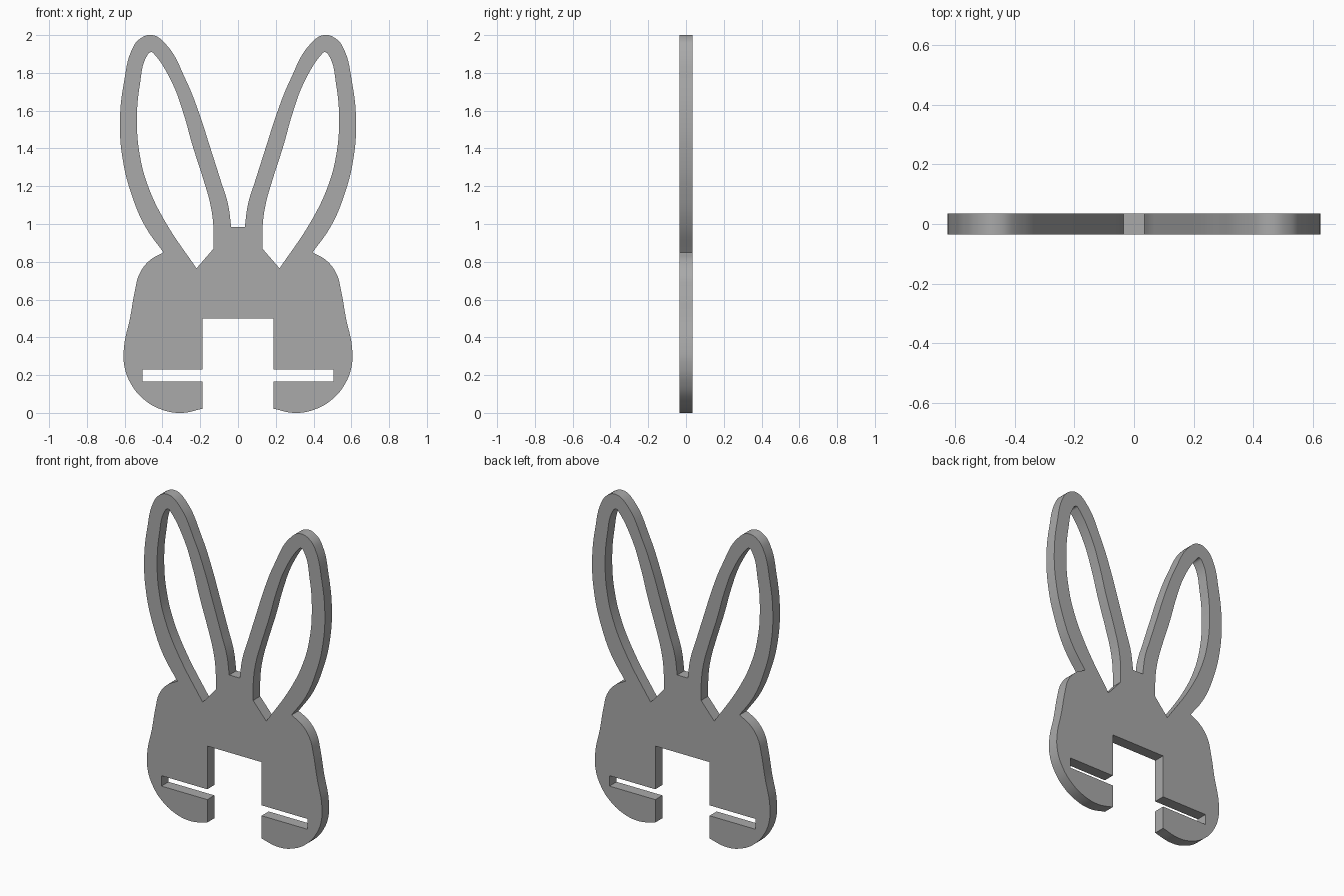
import bpy, bmesh, math

cube = bpy.data.objects.get("Cube")
if cube:
    bpy.data.objects.remove(cube, do_unlink=True)

THICKNESS = 0.07
CORNER, SMOOTH = "VECTOR", "AUTO"


def corners(*points):
    return [(x, z, CORNER) for x, z in points]


def smooth(*points):
    return [(x, z, SMOOTH) for x, z in points]


def mirrored(points):
    return [(-x, z, kind) for x, z, kind in reversed(points)]


def add_loop(curve, points):
    spline = curve.splines.new("BEZIER")
    spline.bezier_points.add(len(points) - 1)
    spline.use_cyclic_u = True
    spline.resolution_u = 8
    for bp, (x, z, kind) in zip(spline.bezier_points, points):
        bp.co = (x, z, 0)
        bp.handle_left_type = bp.handle_right_type = kind


# Outer edge of one ear, from the gap between the ears to the cheek
ear = (corners((0.036, 0.985))
       + smooth((0.054, 1.11), (0.09, 1.225), (0.152, 1.42), (0.207, 1.59),
                (0.275, 1.76), (0.385, 1.955), (0.455, 2.0), (0.52, 1.98),
                (0.563, 1.92), (0.602, 1.76), (0.625, 1.55), (0.61, 1.34),
                (0.563, 1.155), (0.493, 0.99))
       + corners((0.395, 0.85)))

# Cheek: rounded shoulder, straight flank, then a round jowl
shoulder = smooth((0.47, 0.805), (0.522, 0.735), (0.545, 0.65), (0.572, 0.5))
radius, cx, cz = 0.305, 0.302, 0.305
jowl = smooth(*[(cx + radius * math.cos(math.radians(a)),
                 cz + radius * math.sin(math.radians(a)))
                for a in range(10, -100, -20)])

# Nose notch with a side slot
notch = corners((0.188, 0.022), (0.188, 0.165), (0.505, 0.165),
                (0.505, 0.23), (0.188, 0.23), (0.188, 0.5))

half = ear + shoulder + jowl + notch

# Opening inside one ear
opening = (corners((0.22, 0.765), (0.129, 0.87))
           + smooth((0.132, 1.01), (0.15, 1.12), (0.18, 1.225), (0.242, 1.42),
                    (0.287, 1.58), (0.35, 1.75), (0.44, 1.895), (0.46, 1.91),
                    (0.482, 1.89), (0.52, 1.735), (0.535, 1.55),
                    (0.52, 1.365), (0.476, 1.2), (0.39, 1.02)))

# Flat plate extruded from the outline and the two openings
curve = bpy.data.curves.new("rabbit_plate", "CURVE")
curve.dimensions = "2D"
curve.fill_mode = "BOTH"
curve.extrude = THICKNESS / 2
add_loop(curve, half + mirrored(half))
add_loop(curve, opening)
add_loop(curve, mirrored(opening))

plate = bpy.data.objects.new("rabbit_plate", curve)
bpy.context.collection.objects.link(plate)
plate.rotation_euler.x = math.pi / 2
bpy.ops.object.select_all(action="DESELECT")
plate.select_set(True)
bpy.context.view_layer.objects.active = plate
bpy.ops.object.convert(target="MESH")
plate = bpy.context.view_layer.objects.active
bpy.ops.object.transform_apply(location=False, rotation=True, scale=False)

# Weld the caps to the rim
bm = bmesh.new()
bm.from_mesh(plate.data)
bmesh.ops.remove_doubles(bm, verts=bm.verts, dist=0.0005)
bmesh.ops.recalc_face_normals(bm, faces=bm.faces)
bm.to_mesh(plate.data)
bm.free()
bpy.ops.object.shade_smooth_by_angle(angle=math.radians(30))

grey = bpy.data.materials.new("plain_grey")
grey.use_nodes = True
color = (0.4, 0.4, 0.4, 1)
grey.diffuse_color = color
grey.node_tree.nodes["Principled BSDF"].inputs["Base Color"].default_value = color
plate.data.materials.clear()
plate.data.materials.append(grey)
